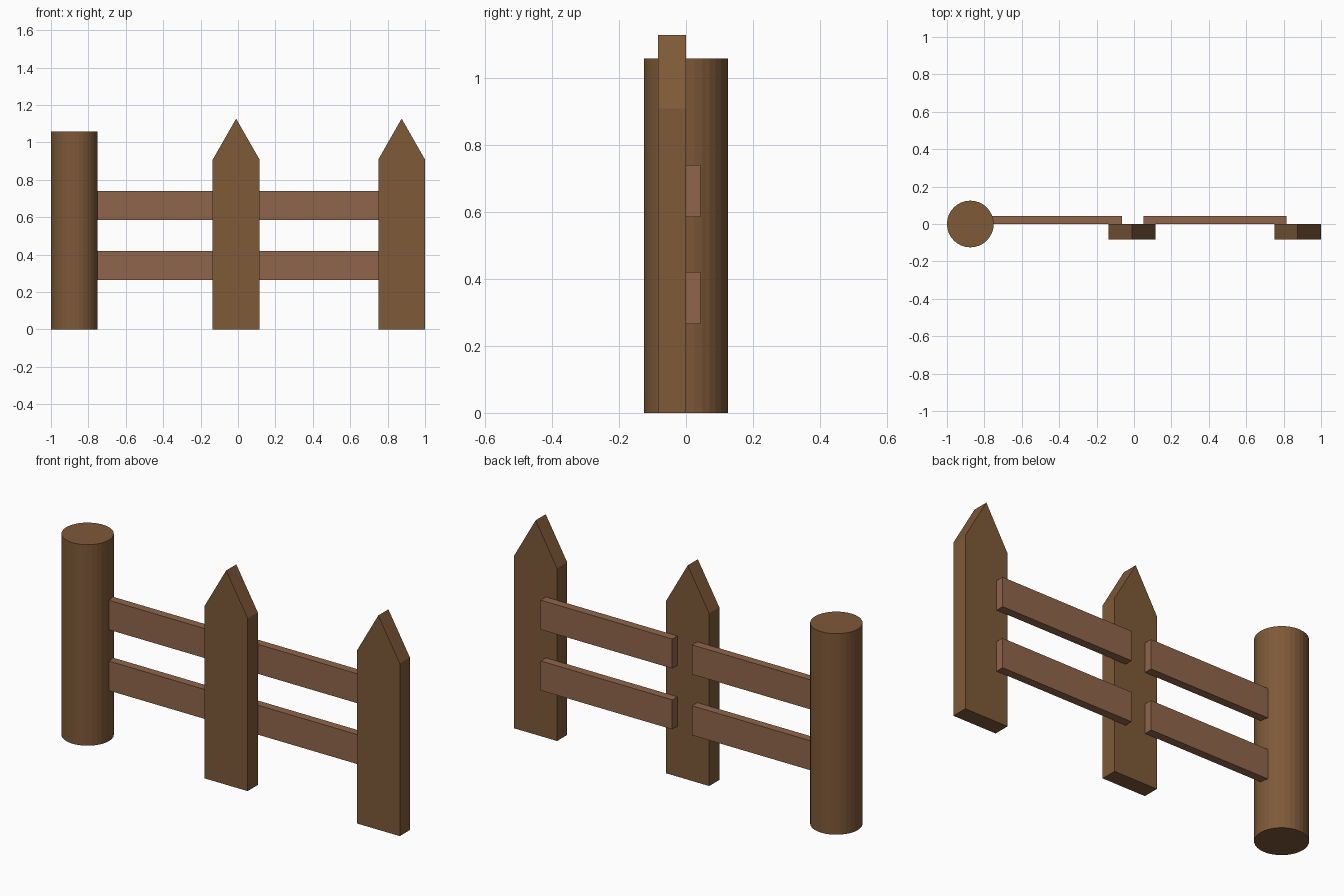
import bpy, bmesh

if "Cube" in bpy.data.objects:
    bpy.data.objects.remove(bpy.data.objects["Cube"])


def make_material(name, color):
    mat = bpy.data.materials.new(name)
    mat.diffuse_color = color
    mat.use_nodes = True
    mat.node_tree.nodes["Principled BSDF"].inputs["Base Color"].default_value = mat.diffuse_color
    return mat


post_wood = make_material("post_wood", (0.21, 0.10, 0.04, 1))
rail_wood = make_material("rail_wood", (0.28, 0.13, 0.07, 1))


def extrude_profile(name, profile, y0, y1, mat):
    """Extrude an (x, z) outline along y."""
    bm = bmesh.new()
    face = bm.faces.new([bm.verts.new((x, y0, z)) for x, z in profile])
    result = bmesh.ops.extrude_face_region(bm, geom=[face])
    verts = [g for g in result["geom"] if isinstance(g, bmesh.types.BMVert)]
    bmesh.ops.translate(bm, verts=verts, vec=(0, y1 - y0, 0))
    bmesh.ops.recalc_face_normals(bm, faces=bm.faces)
    mesh = bpy.data.meshes.new(name)
    bm.to_mesh(mesh)
    bm.free()
    mesh.materials.append(mat)
    obj = bpy.data.objects.new(name, mesh)
    bpy.context.collection.objects.link(obj)
    return obj


# Round end post
POST_HEIGHT = 1.057
bpy.ops.mesh.primitive_cylinder_add(vertices=32, radius=0.125, depth=POST_HEIGHT,
                                    location=(-0.875, 0, POST_HEIGHT / 2))
post = bpy.context.object
post.name = "round_post"
post.data.materials.append(post_wood)

# Pointed pickets
for name, cx in (("middle_picket", -0.01), ("end_picket", 0.875)):
    w = 0.125
    outline = [(cx - w, 0), (cx + w, 0), (cx + w, 0.908), (cx, 1.127), (cx - w, 0.908)]
    extrude_profile(name, outline, -0.084, 0, post_wood)

# Two rails per bay, left ones run into the post
for bay, x0, x1 in (("left", -0.83, -0.065), ("right", 0.05, 0.815)):
    for level, z0 in (("lower", 0.265), ("upper", 0.585)):
        z1 = z0 + 0.155
        outline = [(x0, z0), (x1, z0), (x1, z1), (x0, z1)]
        extrude_profile(f"{bay}_{level}_rail", outline, 0, 0.043, rail_wood)
